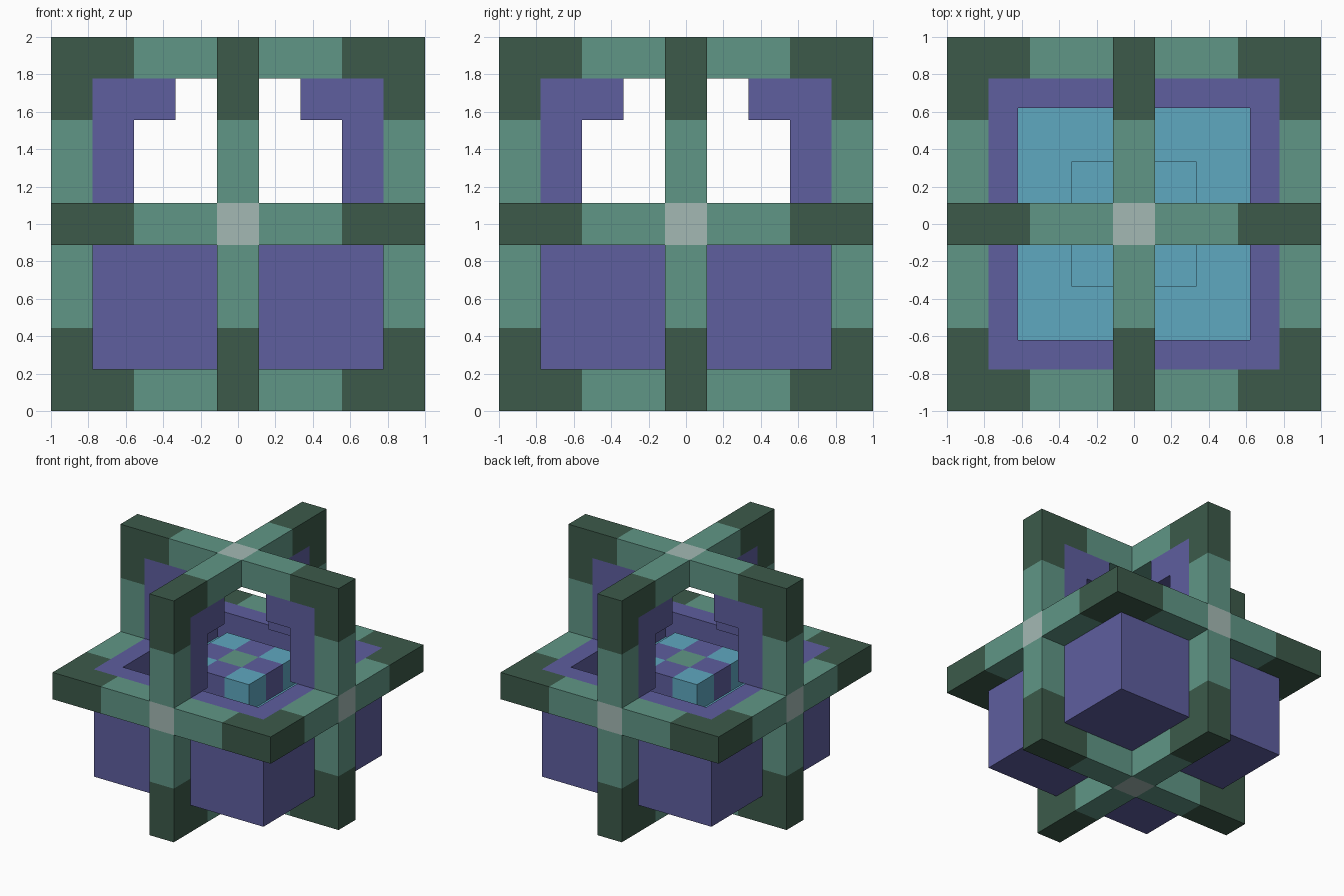
import bpy
import bmesh
from mathutils import Matrix, Vector

U = 2 / 9            # one block of the nine-block grid
CENTRE = Vector((0, 0, 1))

cube = bpy.data.objects.get("Cube")
if cube:
    bpy.data.objects.remove(cube, do_unlink=True)


def material(name, rgb):
    linear = [((c / 255 + 0.055) / 1.055) ** 2.4 for c in rgb] + [1]
    mat = bpy.data.materials.new(name)
    mat.use_nodes = True
    mat.diffuse_color = linear
    mat.node_tree.nodes["Principled BSDF"].inputs["Base Color"].default_value = linear
    return mat


DARK = material("dark green", (60, 90, 74))
TEAL = material("teal green", (96, 150, 134))
PALE = material("pale grey green", (164, 185, 180))
PURPLE = material("purple", (94, 94, 159))
BLUE = material("water blue", (95, 168, 192))


def finish(name, bm, *mats):
    bmesh.ops.recalc_face_normals(bm, faces=bm.faces)
    mesh = bpy.data.meshes.new(name)
    bm.to_mesh(mesh)
    bm.free()
    for mat in mats:
        mesh.materials.append(mat)
    obj = bpy.data.objects.new(name, mesh)
    bpy.context.collection.objects.link(obj)
    return obj


def add_box(bm, low, high):
    """Box between two corners given in blocks from the model centre."""
    low, high = Vector(low) * U, Vector(high) * U
    size = Matrix.Diagonal((high - low).to_4d())
    place = Matrix.Translation(CENTRE + (low + high) / 2)
    return bmesh.ops.create_cube(bm, size=1, matrix=place @ size)


def add_slab(bm, outline, a, b):
    """One-block-thick slab whose outline lies in the plane of axes a and b."""
    normal = Vector((1, 1, 1))
    normal[a] = normal[b] = 0
    verts = []
    for p, q in outline:
        v = -normal / 2
        v[a], v[b] = p, q
        verts.append(bm.verts.new(CENTRE + v * U))
    face = bm.faces.new(verts)
    ext = bmesh.ops.extrude_face_region(bm, geom=[face], use_keep_orig=True)
    moved = [g for g in ext["geom"] if isinstance(g, bmesh.types.BMVert)]
    bmesh.ops.translate(bm, verts=moved, vec=normal * U)


# Three crossing square frames: elbows at the corners, bars along the sides
ELBOW = [(4.5, 4.5), (2.5, 4.5), (2.5, 3.5), (3.5, 3.5), (3.5, 2.5), (4.5, 2.5)]
BAR = [(0.5, 3.5), (2.5, 3.5), (2.5, 4.5), (0.5, 4.5)]
for name, a, b in (("level", 0, 1), ("wide", 0, 2), ("deep", 1, 2)):
    elbows, bars = bmesh.new(), bmesh.new()
    for s in (-1, 1):
        for t in (-1, 1):
            add_slab(elbows, [(s * p, t * q) for p, q in ELBOW], a, b)
            add_slab(bars, [(s * p, t * q) for p, q in BAR], a, b)
            add_slab(bars, [(s * q, t * p) for p, q in BAR], a, b)
    finish(name + "_frame_corners", elbows, DARK)
    finish(name + "_frame_bars", bars, TEAL)

# Pale hubs where two frames cross
hubs = bmesh.new()
for axis in range(3):
    for s in (-4, 4):
        c = Vector((0, 0, 0))
        c[axis] = s
        half = Vector((0.5, 0.5, 0.5))
        add_box(hubs, c - half, c + half)
finish("frame_hubs", hubs, PALE)

# Hooked fins lining the upper halves of the upright frames
FIN = [(3.5, 0.5), (3.5, 3.5), (1.5, 3.5), (1.5, 2.5), (2.5, 2.5), (2.5, 0.5)]
fins = bmesh.new()
for axis in (0, 1):
    for s in (-1, 1):
        add_slab(fins, [(s * p, q) for p, q in FIN], axis, 2)
finish("upper_fins", fins, PURPLE)

# Basin with a sunken water floor
basin = bmesh.new()
add_box(basin, (-3.5, -3.5, -3.5), (3.5, 3.5, 0.5))
top = max(basin.faces, key=lambda f: f.calc_center_median().z)
bmesh.ops.inset_region(basin, faces=[top], thickness=U)
ext = bmesh.ops.extrude_face_region(basin, geom=[top])
bmesh.ops.delete(basin, geom=[top], context="FACES_ONLY")
bmesh.ops.translate(basin, vec=(0, 0, -U),
                    verts=[g for g in ext["geom"] if isinstance(g, bmesh.types.BMVert)])
for g in ext["geom"]:
    if isinstance(g, bmesh.types.BMFace):
        g.material_index = 1
finish("basin", basin, PURPLE, BLUE)

# Chequered island: teal middle, purple sides, blue corners
island = bmesh.new()
for x in (-1, 0, 1):
    for y in (-1, 0, 1):
        before = set(island.faces)
        add_box(island, (x - 0.5, y - 0.5, -0.5), (x + 0.5, y + 0.5, 0.5))
        for f in set(island.faces) - before:
            f.material_index = abs(x) + abs(y)
finish("island", island, TEAL, PURPLE, BLUE)
